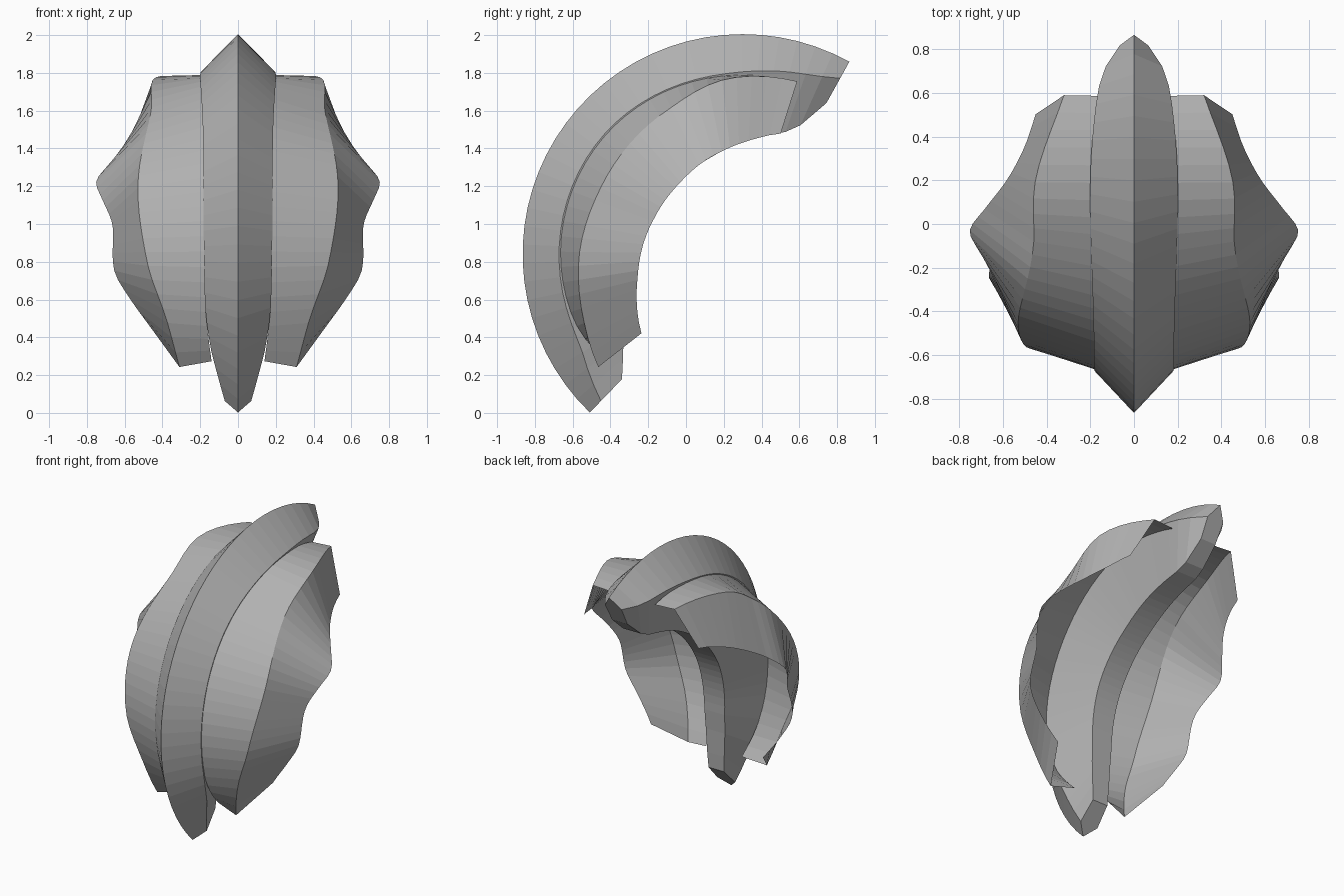
import bpy
import bmesh
from math import radians, sin, cos

if "Cube" in bpy.data.objects:
    bpy.data.objects.remove(bpy.data.objects["Cube"], do_unlink=True)

# One plain grey for the whole shell
GREY = (0.45, 0.45, 0.45, 1)
grey = bpy.data.materials.new("plain grey")
grey.use_nodes = True
grey.diffuse_color = GREY
grey.node_tree.nodes["Principled BSDF"].inputs["Base Color"].default_value = GREY

# Centre of the arc in the y-z plane
CY, CZ = 0.3, 0.84


def ease(keys, a):
    """Smooth curve through (angle, radius, half width) keys."""
    def slope(i, c):
        lo, hi = max(i - 1, 0), min(i + 1, len(keys) - 1)
        return (keys[hi][c] - keys[lo][c]) / (keys[hi][0] - keys[lo][0])
    i = 0
    while i < len(keys) - 2 and a > keys[i + 1][0]:
        i += 1
    p, q = keys[i], keys[i + 1]
    h = q[0] - p[0]
    t = (a - p[0]) / h
    out = []
    for c in (1, 2):
        out.append(p[c] * (1 + 2 * t) * (1 - t) ** 2 + q[c] * t * t * (3 - 2 * t)
                   + h * t * (1 - t) * (slope(i, c) * (1 - t) - slope(i + 1, c) * t))
    return out


def sweep(name, rails, start, end, steps, side=1, closed=False):
    """Skin a strip across rails that run round the arc."""
    bm = bmesh.new()
    rings = []
    for s in range(steps + 1):
        a = start + (end - start) * s / steps
        ring = []
        for keys, sign in rails:
            r, x = ease(keys, a)
            ring.append(bm.verts.new((x * sign * side, CY - r * cos(radians(a)),
                                      CZ + r * sin(radians(a)))))
        rings.append(ring)
    n = len(rails)
    for p, q in zip(rings, rings[1:]):
        for i in range(n if closed else n - 1):
            j = (i + 1) % n
            bm.faces.new((p[i], p[j], q[j], q[i]))
    if closed:
        bm.faces.new(rings[0])
        bm.faces.new(rings[-1])
    bmesh.ops.recalc_face_normals(bm, faces=bm.faces)
    # Open shells face away from the middle of the arc
    if not closed and sum(f.normal.x * side for f in bm.faces) < 0:
        bmesh.ops.reverse_faces(bm, faces=bm.faces)
    mesh = bpy.data.meshes.new(name)
    bm.to_mesh(mesh)
    bm.free()
    mesh.materials.append(grey)
    obj = bpy.data.objects.new(name, mesh)
    bpy.context.collection.objects.link(obj)
    return obj


# Central fin: sharp crest, shoulder edges and a narrow underside
crest = [(-46, 1.165, 0), (119, 1.165, 0)]
shoulder = [(-46, 1.08, .07), (-38, 1.03, .11), (-30, .99, .145), (-15, .975, .175),
            (40, .97, .185), (84, .96, .2), (106, 1.0, .17), (114, 1.03, .13), (119, 1.065, .065)]
keel = [(-46, .92, .06), (-38, .8, .07), (-20, .66, .08), (20, .55, .09), (54, .52, .09),
        (80, .56, .09), (107, .67, .08), (115, .765, .07), (119, .915, .06)]
sweep("central_fin", [(crest, 1), (shoulder, 1), (keel, 1), (keel, -1), (shoulder, -1)],
      -46, 119, 34, closed=True)

# Side plates: front band beside the fin, then a flared flank
border = [(-38, .92, .14), (-20, .96, .165), (40, .965, .175), (84, .95, .19), (107.5, .95, .165)]
crease = [(-38, .97, .31), (-22, .91, .38), (-3, .87, .48), (26, .83, .53),
          (62, .86, .46), (84, .93, .45), (107.5, .96, .32)]
rim = [(-38, .68, .44), (-23, .61, .57), (-9, .56, .655), (18, .51, .665), (36, .5, .72), (50, .505, .75),
       (66, .53, .67), (80, .56, .58), (95, .61, .5), (107.5, .67, .45)]
for label, side in (("left", 1), ("right", -1)):
    sweep(label + "_side_plate", [(border, 1), (crease, 1), (rim, 1)], -38, 107.5, 30, side)
